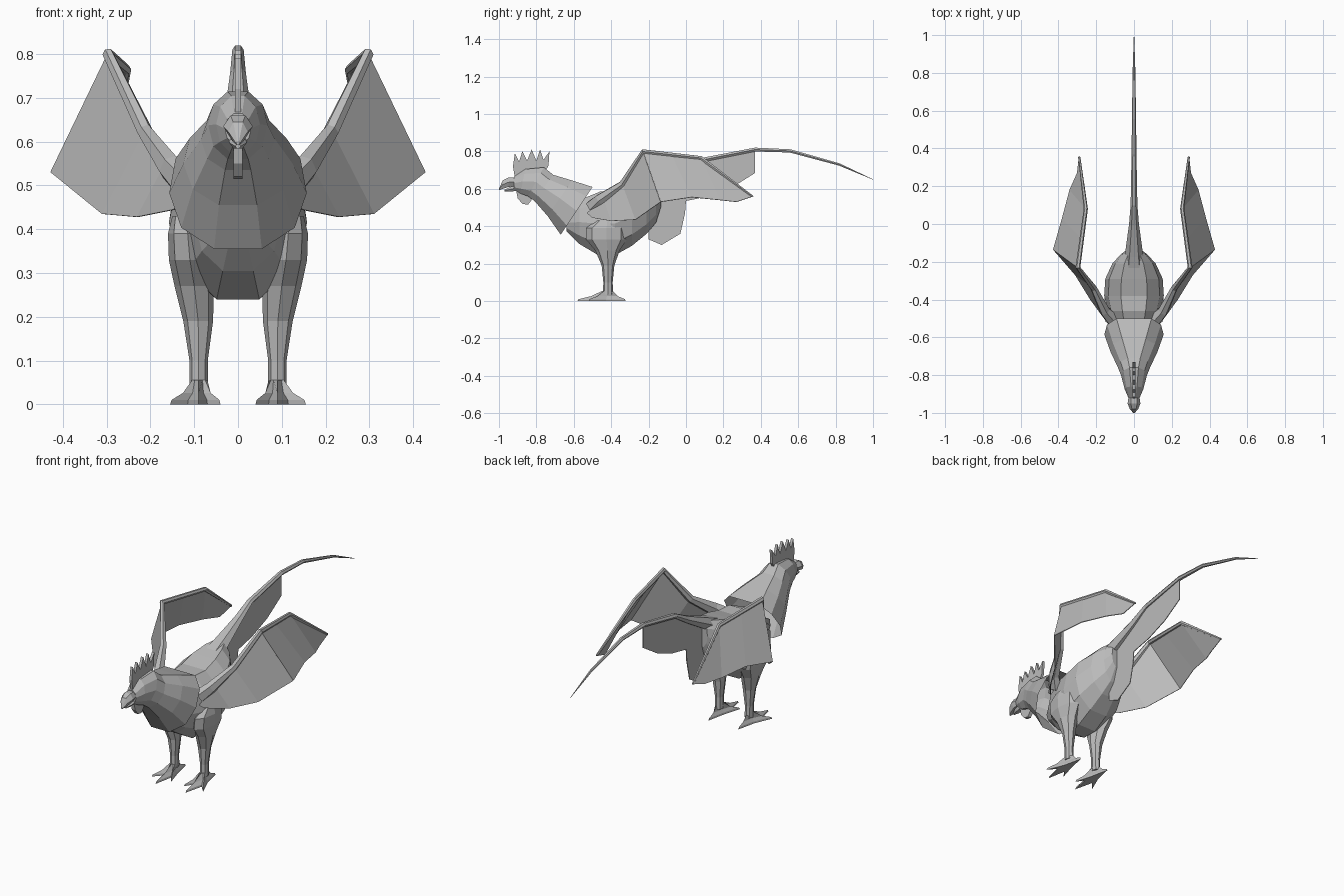
import bpy, bmesh, math
from mathutils import Vector

grey = bpy.data.materials.new("plain grey")
grey.diffuse_color = (0.5, 0.5, 0.5, 1)


def finish(name, bm, mirror=False, thick=0):
    bmesh.ops.recalc_face_normals(bm, faces=bm.faces)
    me = bpy.data.meshes.new(name)
    bm.to_mesh(me)
    bm.free()
    me.materials.append(grey)
    ob = bpy.data.objects.new(name, me)
    bpy.context.collection.objects.link(ob)
    if thick:
        m = ob.modifiers.new("thickness", 'SOLIDIFY')
        m.thickness, m.offset = thick, 0
    if mirror:
        ob.modifiers.new("mirror", 'MIRROR')
    return ob


def loft(name, rings, mirror=False, cap_start=True, cap_end=True):
    bm = bmesh.new()
    vs = [[bm.verts.new(p) for p in r] for r in rings]
    n = len(vs[0])
    for a, b in zip(vs, vs[1:]):
        for i in range(n):
            bm.faces.new((a[i], a[(i + 1) % n], b[(i + 1) % n], b[i]))
    if cap_start:
        bm.faces.new(vs[0])
    if cap_end:
        bm.faces.new(vs[-1])
    return finish(name, bm, mirror)


def section(yt, zt, yb, zb, w, p=1.0, n=10):
    """Tilted cross-section between a top and a bottom point; p < 1 squares the top."""
    pts = []
    for i in range(n):
        a = 2 * math.pi * (i + 0.5) / n
        s, c = math.sin(a), math.cos(a) / math.cos(math.pi / n)
        x = math.copysign(abs(s) ** (p if c > 0 else 0.9), s) * w
        t = (c + 1) / 2
        pts.append((x, yb + (yt - yb) * t, zb + (zt - zb) * t))
    return pts


def tube(name, path, n=6, mirror=False):
    """Tapered tube; path points are (x, y, z, half width, half height)."""
    P = [Vector(p[:3]) for p in path]
    rings = []
    for i, p in enumerate(path):
        t = (P[min(i + 1, len(P) - 1)] - P[max(i - 1, 0)]).normalized()
        v = t.cross(Vector((1, 0, 0))).normalized()
        u = v.cross(t)
        rings.append([P[i] + u * p[3] * math.cos(2 * math.pi * k / n)
                      + v * p[4] * math.sin(2 * math.pi * k / n) for k in range(n)])
    return loft(name, rings, mirror)


def plate(name, outline, thick):
    bm = bmesh.new()
    bm.faces.new([bm.verts.new((0, y, z)) for y, z in outline])
    return finish(name, bm, thick=thick)


def strip(name, upper, lower):
    bm = bmesh.new()
    a = [bm.verts.new(p) for p in upper]
    b = [bm.verts.new(p) for p in lower]
    for i in range(len(a) - 1):
        bm.faces.new((a[i], a[i + 1], b[i + 1], b[i]))
    return finish(name, bm, mirror=True, thick=0.004)


# Body: y, bottom z, top z, half width
loft("body", [section(y, t, y, b, w, 0.7) for y, b, t, w in (
    (-0.64, 0.375, 0.46, 0.055), (-0.57, 0.305, 0.54, 0.10), (-0.46, 0.24, 0.585, 0.14),
    (-0.38, 0.245, 0.585, 0.158), (-0.29, 0.295, 0.61, 0.152), (-0.21, 0.36, 0.63, 0.115),
    (-0.16, 0.42, 0.64, 0.07), (-0.135, 0.50, 0.63, 0.035))])

# Neck feathers flaring into an overlapping collar, and the head
loft("neck_and_head", [section(*r) for r in (
    (-0.50, 0.61, -0.67, 0.355, 0.157, 0.45), (-0.61, 0.645, -0.74, 0.455, 0.125, 0.6),
    (-0.71, 0.675, -0.81, 0.535, 0.085, 0.8), (-0.76, 0.715, -0.845, 0.56, 0.068, 0.9),
    (-0.86, 0.705, -0.885, 0.575, 0.05), (-0.92, 0.665, -0.92, 0.595, 0.03))], cap_start=False)

# Beak
loft("upper_beak", [section(y, t, y, b, w, n=6) for y, t, b, w in (
    (-0.90, 0.66, 0.615, 0.026), (-0.95, 0.66, 0.61, 0.034),
    (-0.98, 0.645, 0.60, 0.022), (-1.0, 0.60, 0.592, 0.004))])
loft("lower_beak", [section(y, t, y, b, w, n=6) for y, t, b, w in (
    (-0.90, 0.62, 0.59, 0.022), (-0.94, 0.61, 0.585, 0.02), (-0.97, 0.595, 0.585, 0.006))])

# Comb and wattle
plate("comb", [(-0.915, 0.66), (-0.925, 0.72), (-0.915, 0.79), (-0.893, 0.745), (-0.875, 0.80),
               (-0.85, 0.75), (-0.825, 0.81), (-0.80, 0.75), (-0.78, 0.81), (-0.762, 0.755),
               (-0.73, 0.80), (-0.735, 0.725), (-0.76, 0.68)], 0.014)
plate("wattle", [(-0.91, 0.60), (-0.90, 0.55), (-0.875, 0.52), (-0.845, 0.515),
                 (-0.825, 0.54), (-0.83, 0.58)], 0.02)

# Tail: long curved plume with hanging feather sheet
tube("tail_plume", [(0, y, z, w, h) for y, z, w, h in (
    (-0.28, 0.56, 0.07, 0.05), (-0.16, 0.62, 0.048, 0.035), (0, 0.70, 0.026, 0.02),
    (0.10, 0.757, 0.018, 0.013), (0.37, 0.81, 0.013, 0.012), (0.555, 0.803, 0.011, 0.01),
    (0.82, 0.73, 0.007, 0.007), (1.0, 0.65, 0.001, 0.001))])
plate("tail_feathers", [(-0.2, 0.59), (0, 0.70), (0.10, 0.757), (0.37, 0.81), (0.37, 0.685),
                        (0.25, 0.61), (0.12, 0.56), (0.0, 0.535), (-0.005, 0.47), (-0.03, 0.36),
                        (-0.13, 0.30), (-0.20, 0.33)], 0.004)

# Wings: folded arm bone with two feather sheets
tube("wing_arm", [(0.115, -0.50, 0.50, 0.035, 0.045), (0.155, -0.46, 0.54, 0.028, 0.035),
                  (0.213, -0.34, 0.625, 0.018, 0.02), (0.297, -0.23, 0.80, 0.013, 0.014),
                  (0.255, 0.08, 0.765, 0.011, 0.012), (0.29, 0.355, 0.56, 0.006, 0.006)],
     mirror=True)
strip("inner_wing_feathers",
      [(0.135, -0.53, 0.47), (0.165, -0.44, 0.55), (0.213, -0.34, 0.625), (0.297, -0.23, 0.80)],
      [(0.145, -0.50, 0.445), (0.23, -0.40, 0.428), (0.31, -0.27, 0.435), (0.427, -0.135, 0.53)])
strip("outer_wing_feathers",
      [(0.297, -0.23, 0.80), (0.275, -0.08, 0.785), (0.255, 0.08, 0.765), (0.29, 0.36, 0.56)],
      [(0.427, -0.135, 0.53), (0.38, 0.03, 0.555), (0.34, 0.18, 0.54), (0.30, 0.27, 0.53)])

# Legs: z, centre x, centre y, half width, half depth
N = 8
loft("leg", [[(cx + rx * math.cos(2 * math.pi * k / N), cy + ry * math.sin(2 * math.pi * k / N), z)
              for k in range(N)] for z, cx, cy, rx, ry in (
    (0.43, 0.125, -0.42, 0.025, 0.06), (0.39, 0.115, -0.425, 0.045, 0.11),
    (0.33, 0.11, -0.425, 0.048, 0.11), (0.27, 0.10, -0.42, 0.045, 0.065),
    (0.19, 0.091, -0.417, 0.034, 0.034), (0.10, 0.09, -0.417, 0.021, 0.025),
    (0.035, 0.09, -0.417, 0.021, 0.027))], mirror=True)

# Feet: star of three front toes and one hind toe, alternating with valleys
star = [(0.065, -0.105), (0.025, -0.06), (0.0, -0.165), (-0.02, -0.06), (-0.05, -0.105),
        (-0.022, -0.01), (0.0, 0.095), (0.024, -0.01)]
ankle = [(0.015, -0.02), (0.009, -0.027), (0, -0.03), (-0.009, -0.027), (-0.015, -0.02),
         (-0.02, 0.005), (0, 0.025), (0.02, 0.005)]
loft("foot", [[(0.09 + x * s, -0.417 + y * s, z) for x, y in shape]
              for shape, s, z in ((star, 1, 0), (star, 0.95, 0.01), (star, 0.55, 0.026),
                                  (ankle, 1, 0.055))], mirror=True)
